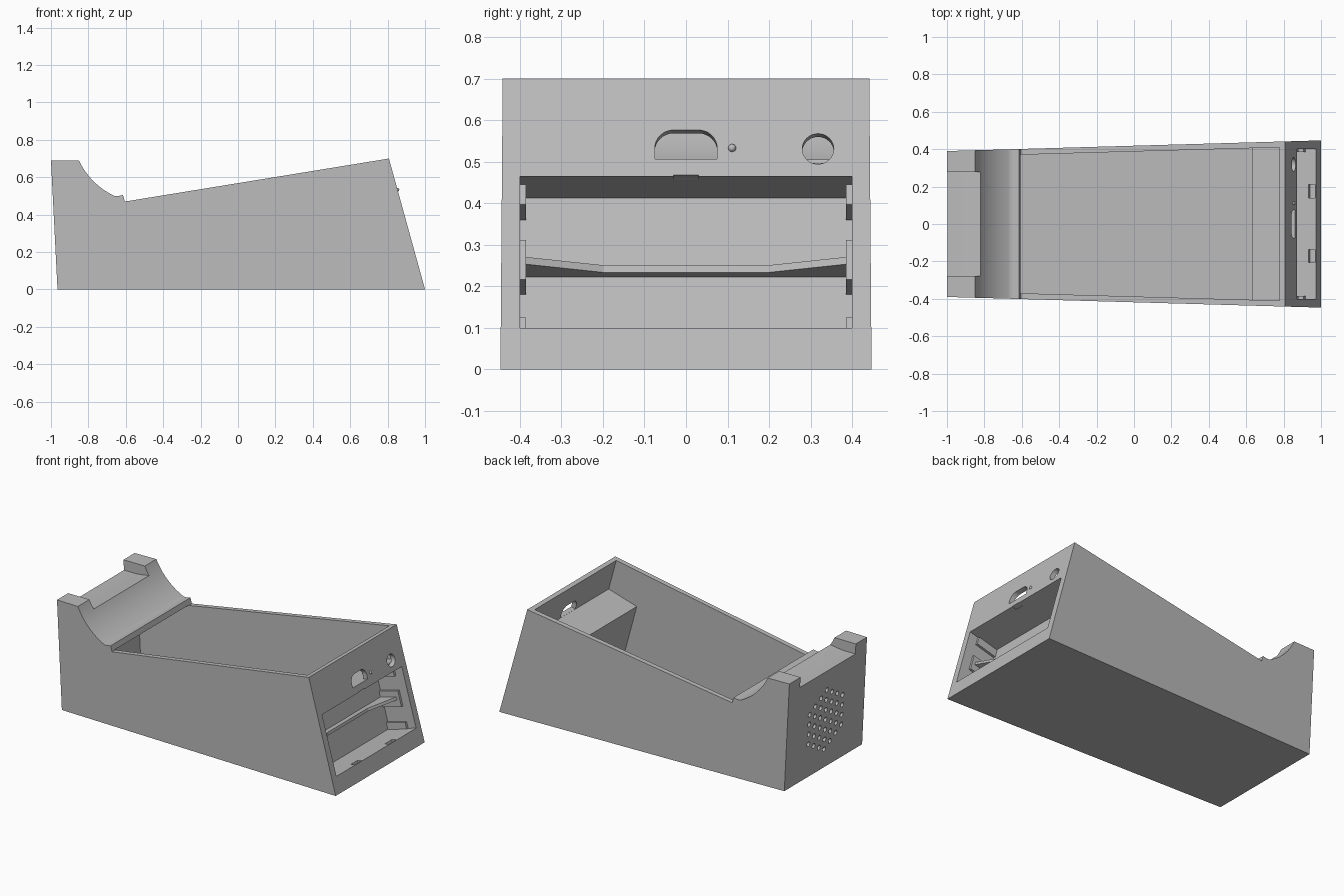
import bpy, bmesh, math
from mathutils import Matrix, Vector

cube = bpy.data.objects.get("Cube")
if cube:
    bpy.data.objects.remove(cube, do_unlink=True)

grey = bpy.data.materials.new("plain_grey")
grey.use_nodes = True
COLOR = (0.5, 0.5, 0.5, 1)
grey.diffuse_color = COLOR
grey.node_tree.nodes["Principled BSDF"].inputs["Base Color"].default_value = COLOR

# Sloped front panel: leans back from x = 1 at the ground
LEAN = math.atan2(0.193, 0.7)
COS, SIN = math.cos(LEAN), math.sin(LEAN)
PANEL = Matrix.Translation((1, 0, 0)) @ Matrix.Rotation(-LEAN, 4, 'Y')


def front_x(z):
    return 1 - math.tan(LEAN) * z


def half_width(x):
    return 0.4185 + 0.0285 * x


def up(z, depth=0):
    """Distance along the panel for height z at a depth behind it."""
    return (z + depth * SIN) / COS


def new_object(name, bm, matrix=None):
    bmesh.ops.recalc_face_normals(bm, faces=bm.faces)
    if matrix:
        bm.transform(matrix)
    mesh = bpy.data.meshes.new(name)
    bm.to_mesh(mesh)
    bm.free()
    mesh.materials.append(grey)
    obj = bpy.data.objects.new(name, mesh)
    bpy.context.collection.objects.link(obj)
    return obj


def prism(name, first, second, matrix=None):
    """Solid between two matching outlines."""
    bm = bmesh.new()
    a = [bm.verts.new(p) for p in first]
    b = [bm.verts.new(p) for p in second]
    bm.faces.new(a)
    bm.faces.new(b[::-1])
    for i in range(len(a)):
        j = (i + 1) % len(a)
        bm.faces.new((a[i], b[i], b[j], a[j]))
    return new_object(name, bm, matrix)


def side_prism(name, profile, width):
    """Extrude an x-z profile across y, with width given per x."""
    return prism(name, [(x, -width(x), z) for x, z in profile],
                 [(x, width(x), z) for x, z in profile])


def panel_prism(name, outline, x0, x1):
    """Extrude a y-up outline square to the sloped panel."""
    return prism(name, [(x0, y, w) for y, w in outline],
                 [(x1, y, w) for y, w in outline], PANEL)


def rect(y0, y1, w0, w1):
    return [(y0, w0), (y1, w0), (y1, w1), (y0, w1)]


def cut(obj, cutter):
    mod = obj.modifiers.new("cut", 'BOOLEAN')
    mod.operation = 'DIFFERENCE'
    mod.solver = 'EXACT'
    mod.object = cutter
    cutter.hide_render = True
    bpy.context.view_layer.update()
    graph = bpy.context.evaluated_depsgraph_get()
    mesh = bpy.data.meshes.new_from_object(obj.evaluated_get(graph))
    obj.modifiers.clear()
    obj.data = mesh
    bpy.data.objects.remove(cutter, do_unlink=True)


def scoop(radius, start, end, steps):
    """Concave curve of the raised end."""
    points = []
    for i in range(steps + 1):
        a = math.radians(start + (end - start) * i / steps)
        points.append((-0.494 - radius * math.sin(a), 0.856 - radius * math.cos(a)))
    return points


# Tapered outer body
outer = [(-0.965, 0), (1, 0), (front_x(0.7), 0.7), (-0.605, 0.47), (-0.615, 0.505),
         (-0.64, 0.5)] + scoop(0.393, 25, 65, 20) + [(-1, 0.69)]
body = side_prism("body", outer, half_width)

# Hollow inside, leaving a tilted block behind the panel for the compartment
WALL = 0.031
block_z = 0.443
cavity = [(-0.936, 0.03), (0.63 + math.tan(LEAN) * (block_z - 0.03), 0.03), (0.63, block_z),
          (front_x(0.498) - WALL, 0.498), (front_x(0.9) - WALL, 0.9), (-0.604, 0.9),
          (-0.604, 0.472)] + scoop(0.423, 25, 52, 14) + [(-0.965, 0.592)]
cut(body, side_prism("cavity_cutter", cavity, lambda x: half_width(x) - WALL))

# Notch across the raised end
notch = [(-1.1, 0.625), (-0.905, 0.625), (-0.82, 0.637), (-0.7, 0.65), (-0.7, 0.9), (-1.1, 0.9)]
cut(body, side_prism("notch_cutter", notch, lambda x: 0.278))

# Compartment open through the panel
DEPTH = 0.195
cut(body, panel_prism("compartment_cutter", rect(-0.4, 0.4, up(0.1), up(0.465)), -DEPTH, 0.1))

# Latch slots in the compartment floor and a shallow one in its ceiling
for y in (-0.17, 0.175):
    cut(body, panel_prism("slot_cutter", rect(y - 0.035, y + 0.035, up(0.07), up(0.12)), -0.04, -0.006))
cut(body, panel_prism("catch_cutter", rect(-0.03, 0.03, up(0.45), up(0.468)), -0.03, 0.02))

# Connector opening: flat bottom, rounded top corners
port = [(0.075, up(0.507)), (-0.075, up(0.507))]
for side, start in ((-1, 180), (1, 90)):
    for i in range(9):
        a = math.radians(start - i * 90 / 8)
        port.append((side * 0.03 + 0.045 * math.cos(a), up(0.533) + 0.045 * math.sin(a)))
cut(body, panel_prism("port_cutter", port, -0.04, 0.05))

# Round button hole
ring = [(0.318 + 0.038 * math.cos(i * math.tau / 32), up(0.531) + 0.038 * math.sin(i * math.tau / 32))
        for i in range(32)]
cut(body, panel_prism("button_hole_cutter", ring, -0.034, 0.05))

# Hexagonal field of speaker holes in the end wall
bm = bmesh.new()
PITCH = 0.055
for q in range(-3, 4):
    for r in range(-3, 4):
        if abs(q + r) <= 3:
            spot = Vector((-0.98, PITCH * q, 0.31 + PITCH * 1.155 * (r + q / 2)))
            bmesh.ops.create_cone(bm, cap_ends=True, segments=14, radius1=0.015, radius2=0.015, depth=0.12,
                                  matrix=Matrix.Translation(spot) @ Matrix.Rotation(math.pi / 2, 4, 'Y'))
cut(body, new_object("speaker_hole_cutter", bm))

# Shelf with its front edge cut back in the middle
edge = [(-DEPTH - 0.005, -0.402), (-DEPTH - 0.005, 0.402), (-0.078, 0.402), (-0.078, 0.385),
        (-0.152, 0.2), (-0.152, -0.2), (-0.078, -0.385), (-0.078, -0.402)]
low = up(0.222, DEPTH)
prism("shelf", [(x, y, low) for x, y in edge], [(x, y, low + 0.018) for x, y in edge], PANEL)

# Side ribs in the compartment
FRONT = 0.058
for side, label in ((-1, "right"), (1, "left")):
    for level, w0, w1 in (("upper", up(0.36, DEPTH), up(0.445, FRONT)),
                          ("middle", up(0.18, DEPTH), up(0.312, FRONT)),
                          ("lower", up(0.098), up(0.125, FRONT))):
        ys = sorted((side * 0.385, side * 0.402))
        panel_prism(f"{level}_{label}_rib", rect(*ys, w0, w1), -DEPTH - 0.003, -FRONT)

# Indicator lamp on the panel
bm = bmesh.new()
bmesh.ops.create_uvsphere(bm, u_segments=16, v_segments=10, radius=0.0095)
lamp = new_object("indicator_lamp", bm, PANEL @ Matrix.Translation((0, 0.111, up(0.533))))

# Smooth the curved surfaces, keep edges sharp
bpy.ops.object.select_all(action='DESELECT')
for obj in (body, lamp):
    obj.select_set(True)
bpy.context.view_layer.objects.active = body
bpy.ops.object.shade_smooth_by_angle(angle=math.radians(30))
